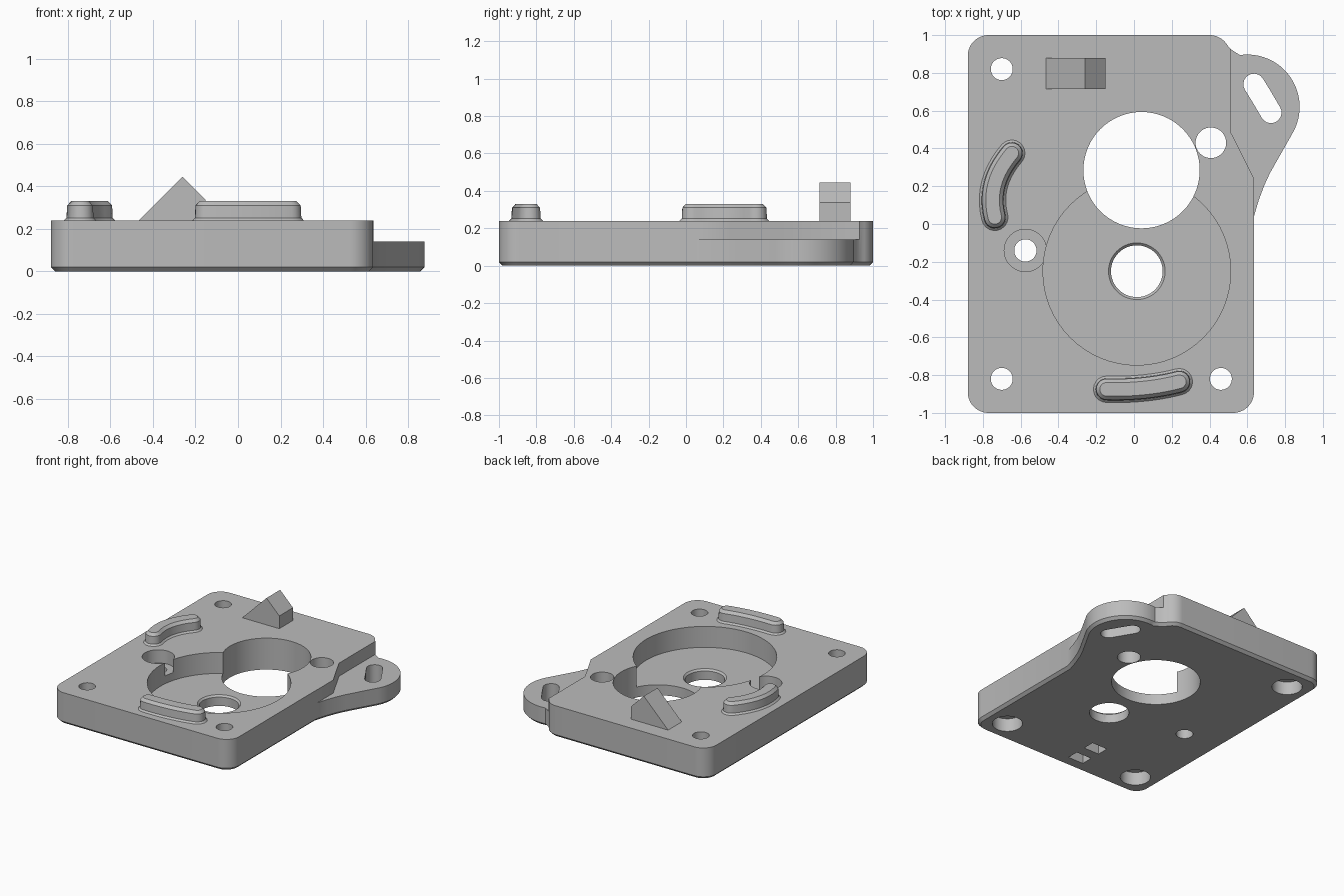
import bpy, bmesh
from math import sin, cos, radians, atan2, pi
from mathutils import Vector

default = bpy.data.objects.get("Cube")
if default:
    bpy.data.objects.remove(default, do_unlink=True)

grey = bpy.data.materials.new("plain grey")
grey.use_nodes = True
colour = (0.5, 0.5, 0.5, 1)
grey.diffuse_color = colour
grey.node_tree.nodes["Principled BSDF"].inputs["Base Color"].default_value = colour

TOP, STEP, FLOOR = 0.24, 0.14, 0.08


def arc(cx, cy, r, a0, a1, n=12):
    return [(cx + r * cos(radians(a0 + (a1 - a0) * i / n)),
             cy + r * sin(radians(a0 + (a1 - a0) * i / n))) for i in range(n + 1)]


def stadium(path, r, n=10):
    """Outline of constant half width r around a path, with round ends."""
    pts = [Vector(p) for p in path]
    tang = [(pts[min(i + 1, len(pts) - 1)] - pts[max(i - 1, 0)]).normalized()
            for i in range(len(pts))]
    side = [Vector((t.y, -t.x)) for t in tang]
    right = [tuple(p + s * r) for p, s in zip(pts, side)]
    left = [tuple(p - s * r) for p, s in zip(pts, side)]

    def cap(p, s):
        a = atan2(s.y, s.x)
        return [(p.x + r * cos(a + pi * i / n), p.y + r * sin(a + pi * i / n))
                for i in range(1, n)]
    return right + cap(pts[-1], side[-1]) + left[::-1] + cap(pts[0], -side[0])


def loft(name, rings):
    """Closed solid through a stack of (outline, z) with equal point counts."""
    bm = bmesh.new()
    loops = [[bm.verts.new((x, y, z)) for x, y in o] for o, z in rings]
    n = len(loops[0])
    for a, b in zip(loops, loops[1:]):
        for i in range(n):
            bm.faces.new((a[i], a[(i + 1) % n], b[(i + 1) % n], b[i]))
    bm.faces.new(loops[0][::-1])
    bm.faces.new(loops[-1])
    bmesh.ops.recalc_face_normals(bm, faces=bm.faces)
    mesh = bpy.data.meshes.new(name)
    bm.to_mesh(mesh)
    bm.free()
    mesh.materials.append(grey)
    obj = bpy.data.objects.new(name, mesh)
    bpy.context.collection.objects.link(obj)
    return obj


def inset(outline, d):
    """Move a counterclockwise outline inward by d."""
    res, n = [], len(outline)
    for i in range(n):
        p, q, r = (Vector(outline[k % n]) for k in (i - 1, i, i + 1))
        a, b = (q - p).normalized(), (r - q).normalized()
        na, nb = Vector((-a.y, a.x)), Vector((-b.y, b.x))
        res.append(tuple(q + (na + nb) * (d / (1 + na.dot(nb)))))
    return res


def activate(obj):
    bpy.ops.object.select_all(action='DESELECT')
    obj.select_set(True)
    bpy.context.view_layer.objects.active = obj


def cut(obj, rings):
    cutter = loft("cutter", rings)
    cutter.hide_render = True
    mod = obj.modifiers.new("cut", 'BOOLEAN')
    mod.operation, mod.solver, mod.object = 'DIFFERENCE', 'EXACT', cutter
    activate(obj)
    bpy.ops.object.modifier_apply(modifier=mod.name)
    bpy.data.objects.remove(cutter, do_unlink=True)


def hole(obj, x, y, r, z0=-0.1, z1=0.5):
    outline = arc(x, y, r, 0, 360, 64)[:-1]
    cut(obj, [(outline, z0), (outline, z1)])


def box(x, y, w, d):
    return [(x - w, y - d), (x + w, y - d), (x + w, y + d), (x - w, y + d)]


# Base plate with the side lobe, chamfered along the bottom
outline = (arc(-0.77, -0.89, 0.11, 180, 270) + arc(0.525, -0.89, 0.11, 270, 360)
           + [(0.635, 0.04), (0.66, 0.125), (0.69, 0.205), (0.72, 0.27)]
           + arc(0.6, 0.62, 0.277, -30, 98, 30)
           + [(0.535, 0.91), (0.513, 0.925)]
           + arc(0.4, 0.89, 0.11, 30, 90) + arc(-0.77, 0.89, 0.11, 90, 180))
plate = loft("base_plate", [(inset(outline, 0.02), 0), (outline, 0.02), (outline, TOP)])

# Lower the lobe below the plate top
lobe_clear = [(0.51, 0.49), (0.636, 0.24), (0.636, -0.1), (1.1, -0.1), (1.1, 1.1), (0.51, 1.1)]
cut(plate, [(lobe_clear, STEP), (lobe_clear, 0.5)])

# Round recess, large opening and chamfered shaft hole
hole(plate, 0.015, -0.25, 0.497, FLOOR)
hole(plate, 0.04, 0.285, 0.308)
hole(plate, 0.015, -0.25, 0.137)
rim = [arc(0.015, -0.25, r, 0, 360, 64)[:-1] for r in (0.13, 0.152)]
cut(plate, [(rim[0], FLOOR - 0.02), (rim[1], FLOOR + 0.002), (rim[1], 0.2)])

# Mounting holes, counterbored from below
for x, y in ((-0.7, 0.82), (-0.7, -0.82), (0.46, -0.82)):
    hole(plate, x, y, 0.058)
    hole(plate, x, y, 0.105, -0.1, 0.1)
hole(plate, 0.407, 0.43, 0.081)

# Side hole, counterbored from above
hole(plate, -0.575, -0.14, 0.059)
hole(plate, -0.575, -0.14, 0.112, STEP)

# Adjustment slot in the lobe and two small slots underneath
slot = stadium([(0.635, 0.74), (0.675, 0.675), (0.725, 0.59)], 0.056)
cut(plate, [(slot, -0.1), (slot, 0.5)])
for y in (-0.69, -0.86):
    pocket = box(-0.23, y, 0.065, 0.045)
    cut(plate, [(pocket, -0.1), (pocket, 0.08)])


def rib(name, path):
    """Curved locating rib with a flared foot and a chamfered top."""
    profile = ((0.07, 0.235), (0.07, TOP), (0.058, TOP + 0.012),
               (0.055, 0.31), (0.036, 0.33))
    return loft(name, [(stadium(path, r), z) for r, z in profile])


def curve(a, b, c, n=10):
    """Smooth path from a to c that passes through b halfway."""
    a, b, c = Vector(a), Vector(b), Vector(c)
    k = 2 * b - (a + c) / 2
    return [a * (1 - t) ** 2 + k * 2 * t * (1 - t) + c * t * t
            for t in (i / n for i in range(n + 1))]


front_rib = rib("front_rib", curve((-0.145, -0.875), (0.055, -0.868), (0.24, -0.835)))
left_rib = rib("side_rib", curve((-0.647, 0.375), (-0.738, 0.21), (-0.737, 0.035)))

# Wedge stop near the back edge, profile in x and z
wedge = loft("wedge_stop", [([(-0.465, TOP), (-0.26, 0.445), (-0.152, 0.337), (-0.152, TOP)], z)
                            for z in (-0.88, -0.715)])
for v in wedge.data.vertices:
    v.co = (v.co.x, -v.co.z, v.co.y)

for obj in (plate, front_rib, left_rib, wedge):
    activate(obj)
    bpy.ops.object.shade_smooth_by_angle(angle=radians(28))
